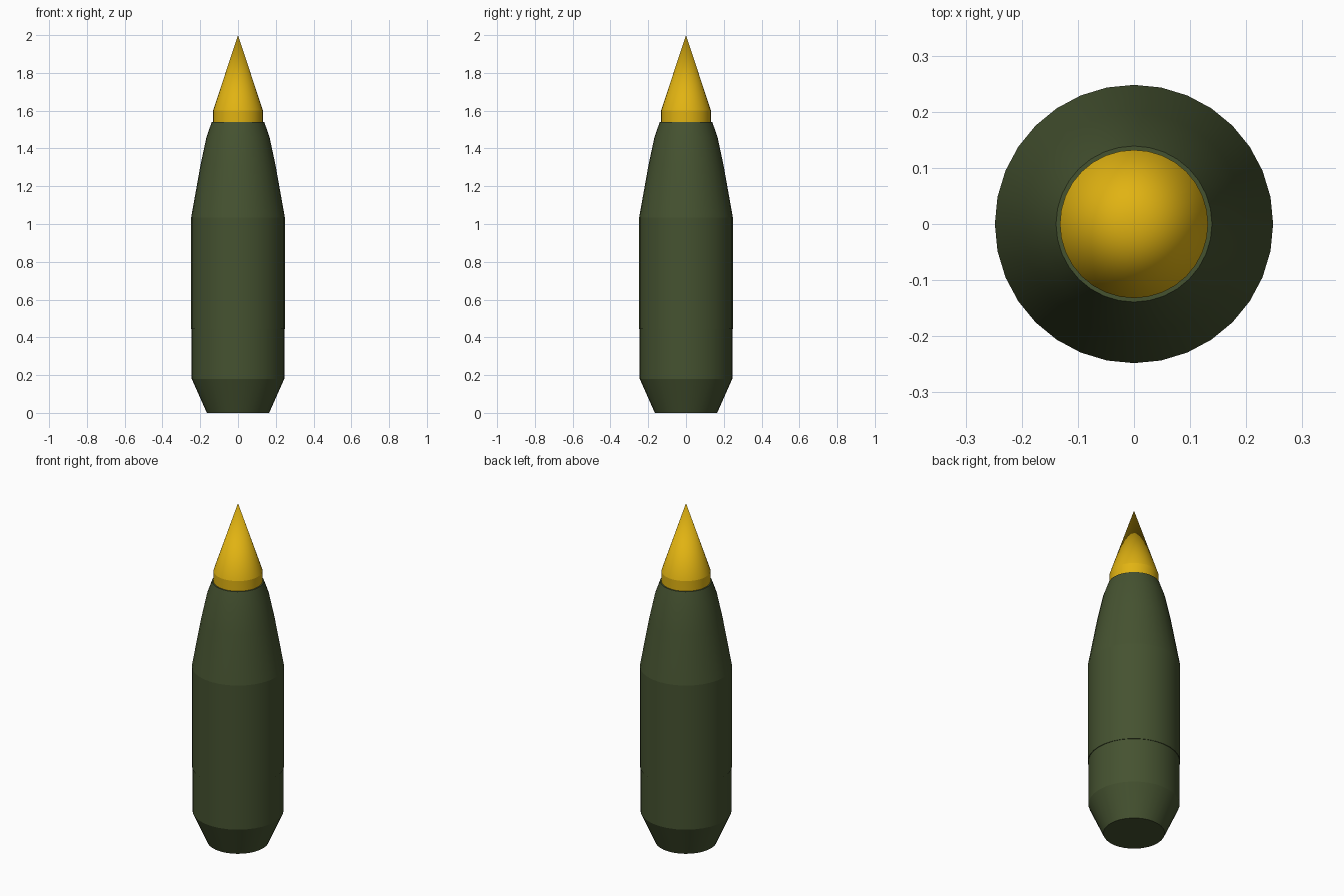
import bpy, bmesh, math

if "Cube" in bpy.data.objects:
    bpy.data.objects.remove(bpy.data.objects["Cube"])

SIDES = 32


def material(name, rgb):
    m = bpy.data.materials.new(name)
    m.diffuse_color = (*rgb, 1)
    m.use_nodes = True
    m.node_tree.nodes["Principled BSDF"].inputs["Base Color"].default_value = m.diffuse_color
    return m


def lathe(name, profile, mat, sharp_deg):
    """Revolve (radius, z) points around z; radius 0 makes a single pole."""
    bm = bmesh.new()
    rings = []
    for r, z in profile:
        if r == 0:
            rings.append([bm.verts.new((0, 0, z))] * SIDES)
        else:
            rings.append([bm.verts.new((r * math.cos(2 * math.pi * i / SIDES),
                                        r * math.sin(2 * math.pi * i / SIDES), z))
                          for i in range(SIDES)])
    for a, b in zip(rings, rings[1:]):
        for i in range(SIDES):
            j = (i + 1) % SIDES
            bm.faces.new(dict.fromkeys((a[i], a[j], b[j], b[i])))
    bmesh.ops.recalc_face_normals(bm, faces=bm.faces)
    for f in bm.faces:
        f.smooth = True
    limit = math.radians(sharp_deg)
    for e in bm.edges:
        if len(e.link_faces) == 2:
            # keep creases between rings, smooth around the axis
            level = abs(e.verts[0].co.z - e.verts[1].co.z) < 1e-5
            e.smooth = not (level and e.calc_face_angle() > limit)
    mesh = bpy.data.meshes.new(name)
    bm.to_mesh(mesh)
    bm.free()
    mesh.materials.append(mat)
    obj = bpy.data.objects.new(name, mesh)
    bpy.context.collection.objects.link(obj)
    return obj


green = material("olive_green", (0.06, 0.085, 0.03))
yellow = material("yellow", (0.75, 0.45, 0.006))

# Shell body: boat tail, lower band, main cylinder, curved shoulder
lathe("shell_body",
      [(0, 0), (0.165, 0), (0.245, 0.18), (0.245, 0.445), (0.248, 0.445),
       (0.248, 1.035), (0.199, 1.31), (0.167, 1.46), (0.139, 1.54), (0.130, 1.54)],
      green, 9)

# Nose fuze: short collar and pointed cone
lathe("nose_fuze",
      [(0.132, 1.535), (0.132, 1.60), (0, 2.0)],
      yellow, 15)
